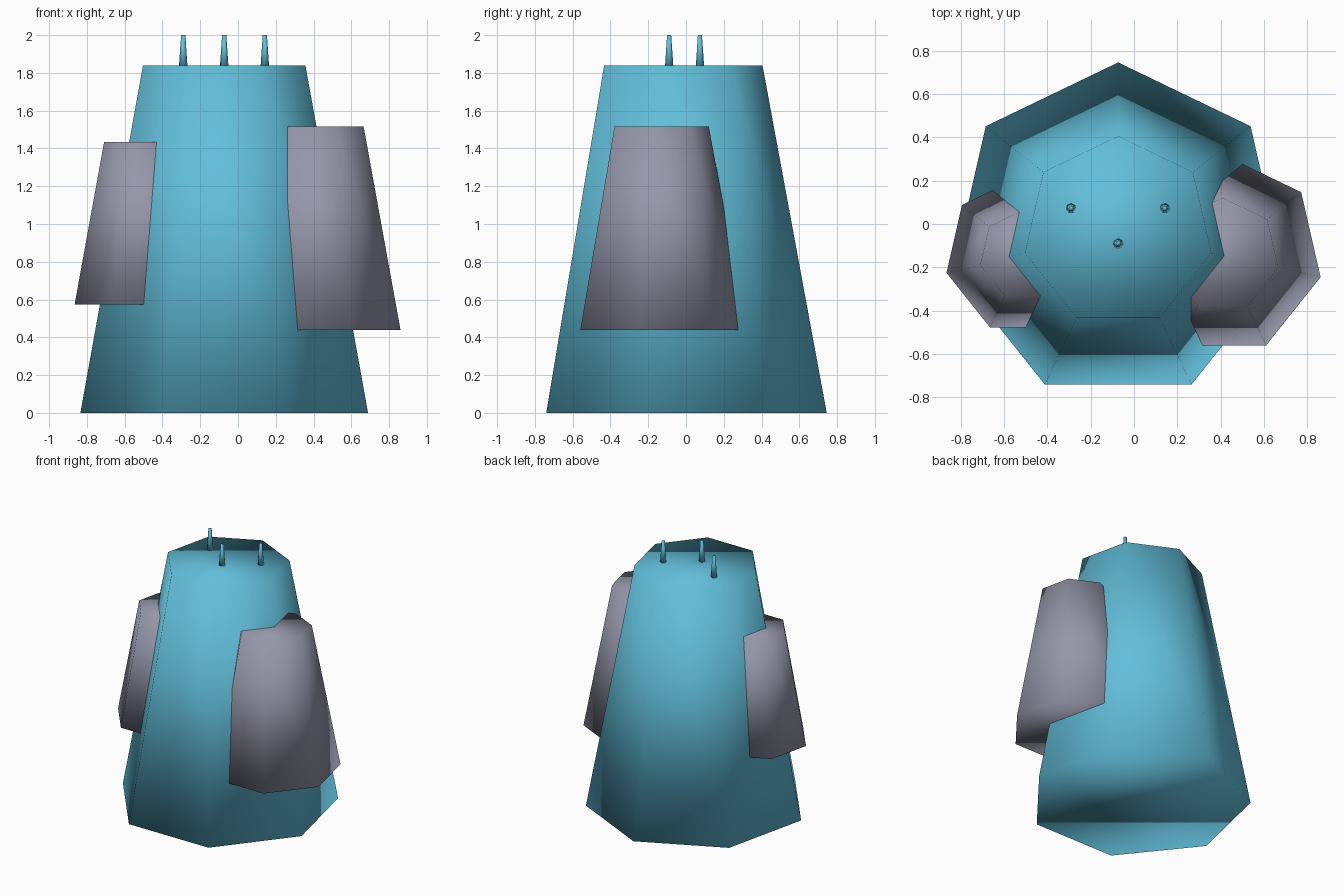
import bpy

if "Cube" in bpy.data.objects:
    bpy.data.objects.remove(bpy.data.objects["Cube"])


def material(name, rgb):
    mat = bpy.data.materials.new(name)
    mat.diffuse_color = (*rgb, 1.0)
    mat.use_nodes = True
    mat.node_tree.nodes["Principled BSDF"].inputs["Base Color"].default_value = mat.diffuse_color
    return mat


blue = material("sky_blue", (0.122, 0.515, 0.70))
gray = material("cool_gray", (0.30, 0.31, 0.40))


def tapered(name, x, y, z0, z1, r0, r1, mat):
    """Seven-sided capped frustum with one corner towards +y, fully smooth shaded."""
    bpy.ops.mesh.primitive_cone_add(
        vertices=7, radius1=r0, radius2=r1, depth=z1 - z0,
        end_fill_type='NGON', location=(x, y, (z0 + z1) / 2))
    obj = bpy.context.object
    obj.name = name
    obj.data.materials.append(mat)
    bpy.ops.object.shade_smooth()
    return obj


# Main body
tapered("body", -0.073, -0.036, 0.0, 1.84, 0.781, 0.441, blue)

# Side lobes, sunk into the body
tapered("right_lobe", 0.409, -0.142, 0.44, 1.515, 0.463, 0.2626, gray)
tapered("left_lobe", -0.504, -0.143, 0.575, 1.435, 0.37, 0.21, gray)

# Three thin spikes on the top
for i, (x, y) in enumerate([(-0.29, 0.073), (-0.073, -0.09), (0.142, 0.073)]):
    tapered(f"spike_{i + 1}", x, y, 1.835, 2.0, 0.023, 0.0115, blue)
